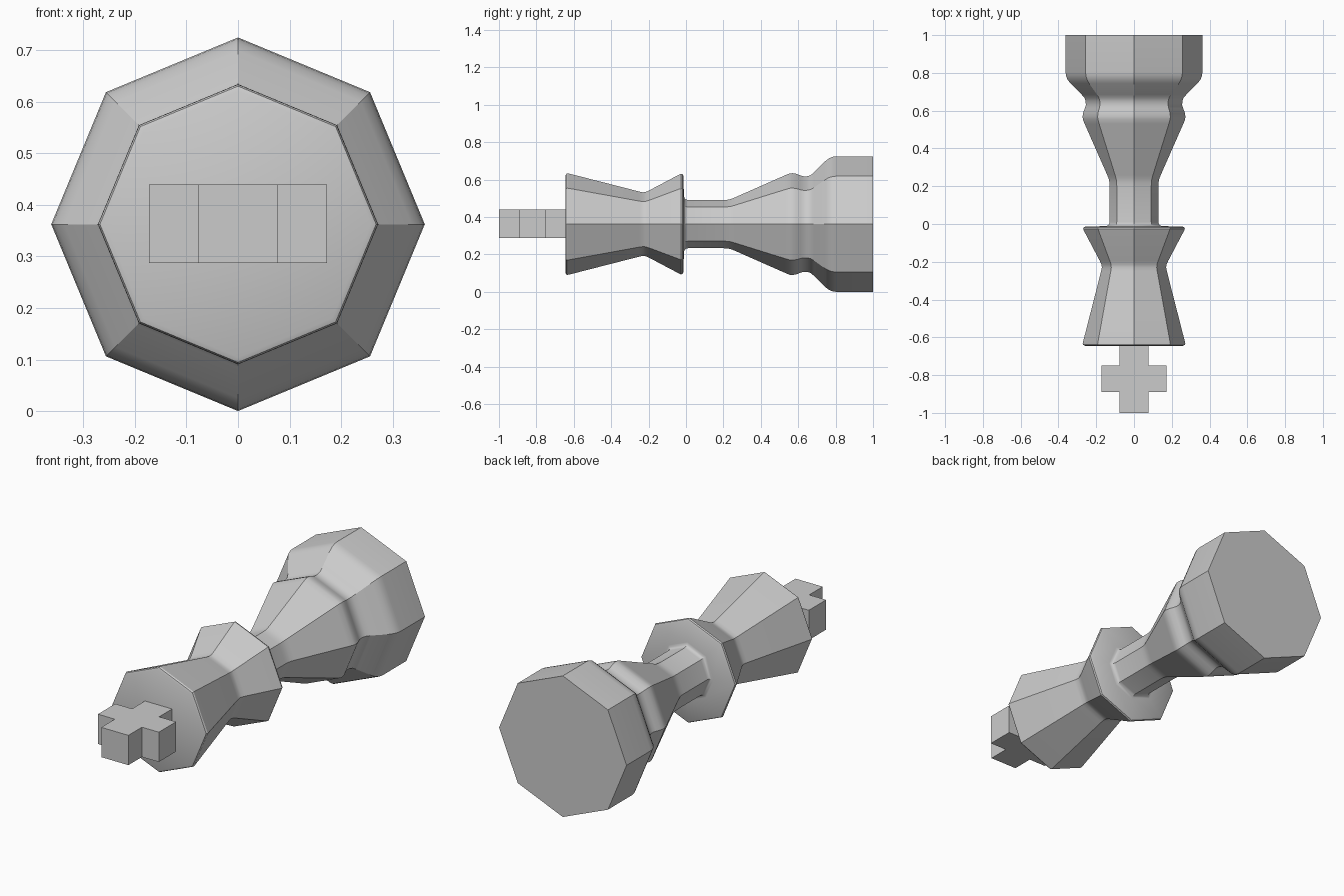
import bpy, bmesh, math

if "Cube" in bpy.data.objects:
    bpy.data.objects.remove(bpy.data.objects["Cube"])

CZ = 0.3625   # height of the lying axis
SIDES = 8


def finish(name, bm, smooth):
    bmesh.ops.recalc_face_normals(bm, faces=bm.faces[:])
    mesh = bpy.data.meshes.new(name)
    bm.to_mesh(mesh)
    bm.free()
    ob = bpy.data.objects.new(name, mesh)
    bpy.context.collection.objects.link(ob)
    if smooth:
        bpy.ops.object.select_all(action='DESELECT')
        ob.select_set(True)
        bpy.context.view_layer.objects.active = ob
        bpy.ops.object.shade_smooth_by_angle(angle=math.radians(32))
    return ob


def octagon_lathe(name, profile):
    """Eight-sided turned body along y from (y, radius) pairs, capped at both ends."""
    bm = bmesh.new()
    rings = []
    for y, r in profile:
        rings.append([bm.verts.new((r * math.sin(2 * math.pi * i / SIDES), y,
                                    CZ + r * math.cos(2 * math.pi * i / SIDES)))
                      for i in range(SIDES)])
    for a, b in zip(rings, rings[1:]):
        for i in range(SIDES):
            j = (i + 1) % SIDES
            bm.faces.new((a[i], a[j], b[j], b[i]))
    bm.faces.new(rings[0])
    bm.faces.new(rings[-1])
    return finish(name, bm, True)


# Turned body: base, stem, collar and flared head
octagon_lathe("body", [
    (1.0, 0.3625), (0.805, 0.3625), (0.785, 0.36), (0.765, 0.352), (0.745, 0.337),
    (0.685, 0.277), (0.667, 0.262), (0.65, 0.256), (0.63, 0.255), (0.612, 0.26),
    (0.59, 0.269), (0.57, 0.272), (0.555, 0.271), (0.53, 0.261),
    (0.26, 0.142), (0.24, 0.134), (0.22, 0.130), (0.2, 0.129),
    (0.01, 0.129), (-0.001, 0.132), (-0.008, 0.139), (-0.011, 0.15),
    (-0.014, 0.258), (-0.018, 0.266), (-0.026, 0.269), (-0.036, 0.265),
    (-0.195, 0.181), (-0.215, 0.172), (-0.23, 0.170), (-0.25, 0.174),
    (-0.625, 0.270), (-0.634, 0.2715), (-0.641, 0.268), (-0.645, 0.258)])

# Cross on the head: plus-shaped outline extruded in height
half, arm, thick = 0.077, 0.173, 0.153
right = [(half, -0.62), (half, -0.75), (arm, -0.75),
         (arm, -0.89), (half, -0.89), (half, -1.0)]
outline = right + [(-x, y) for x, y in reversed(right)]
bm = bmesh.new()
face = bm.faces.new([bm.verts.new((x, y, CZ + 0.001 - thick / 2)) for x, y in outline])
ext = bmesh.ops.extrude_face_region(bm, geom=[face])
bmesh.ops.translate(bm, vec=(0, 0, thick),
                    verts=[v for v in ext["geom"] if isinstance(v, bmesh.types.BMVert)])
finish("top_cross", bm, False)
